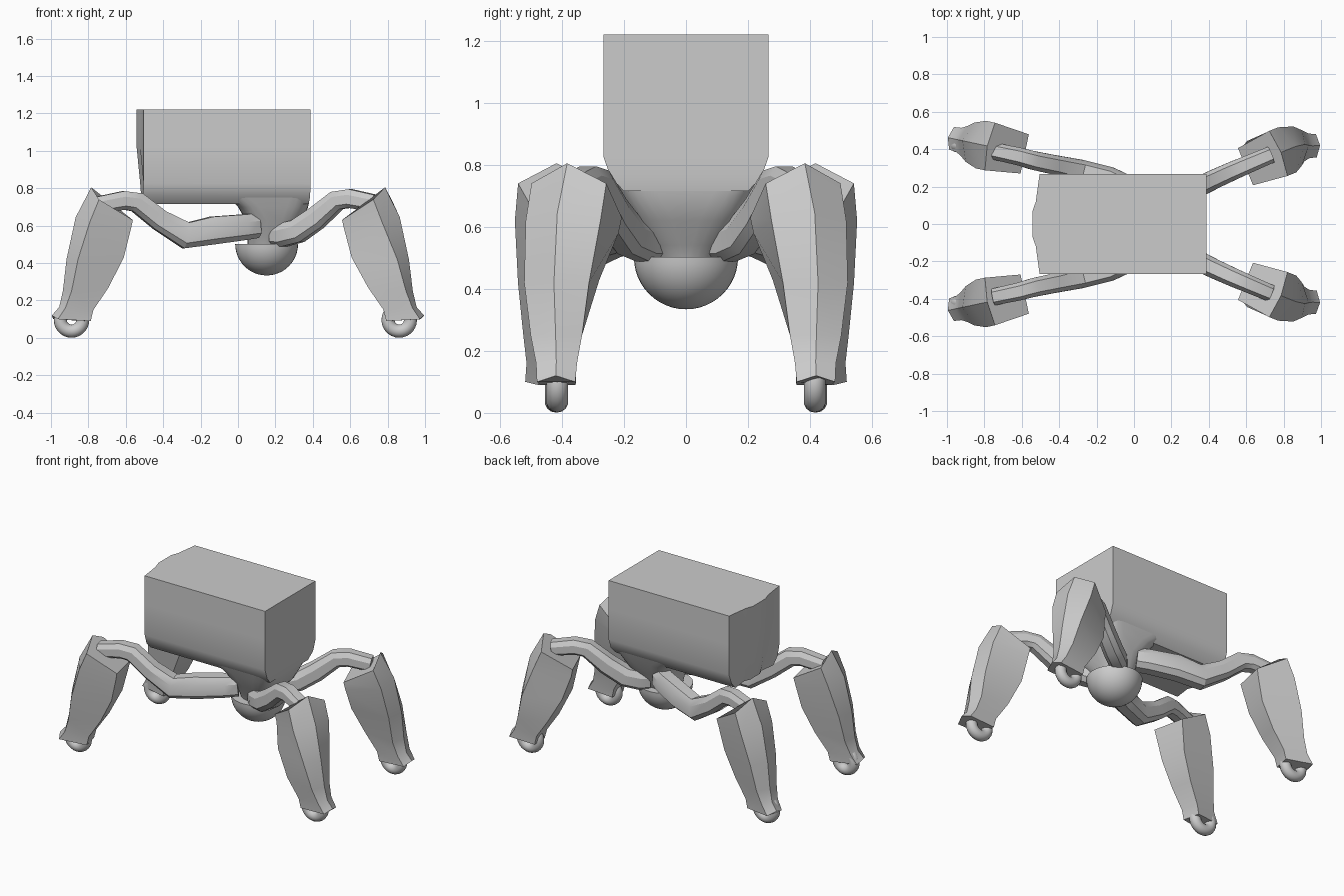
import bpy, bmesh
from math import cos, sin, pi, radians, copysign
from mathutils import Vector

if "Cube" in bpy.data.objects:
    bpy.data.objects.remove(bpy.data.objects["Cube"])


def finish(bm, name, smooth=None):
    bmesh.ops.recalc_face_normals(bm, faces=bm.faces)
    me = bpy.data.meshes.new(name)
    bm.to_mesh(me)
    bm.free()
    ob = bpy.data.objects.new(name, me)
    bpy.context.collection.objects.link(ob)
    if smooth:
        bpy.ops.object.select_all(action='DESELECT')
        ob.select_set(True)
        bpy.context.view_layer.objects.active = ob
        bpy.ops.object.shade_smooth_by_angle(angle=radians(smooth))
    return ob


def loft(name, rings, smooth=None):
    bm = bmesh.new()
    vs = [[bm.verts.new(p) for p in r] for r in rings]
    n = len(rings[0])
    for a, b in zip(vs, vs[1:]):
        for i in range(n):
            j = (i + 1) % n
            bm.faces.new((a[i], a[j], b[j], b[i]))
    bm.faces.new(vs[0])
    bm.faces.new(vs[-1])
    return finish(bm, name, smooth)


# Hull: box with a bowed rear face and a chamfered belly
def hull_ring(z, y, right, corner, bow):
    left = [(corner, y), (bow + .018, .45 * y), (bow, .25 * y), (bow, -.25 * y),
            (bow + .018, -.45 * y), (corner, -y)]
    return [(right, -y, z), (right, y, z)] + [(x, v, z) for x, v in left]


loft("hull", [hull_ring(1.22, .266, .387, -.505, -.543),
              hull_ring(1.03, .266, .387, -.505, -.543),
              hull_ring(.825, .266, .387, -.505, -.523),
              hull_ring(.76, .243, .386, -.508, -.518),
              hull_ring(.715, .2, .378, -.508, -.512)], 25)


# Neck: rounded rectangle narrowing to a circle above the ball
def neck_ring(z, x0, x1, hy, power):
    ring = []
    for i in range(32):
        a = 2 * pi * (i + .5) / 32
        c, s = cos(a), sin(a)
        ring.append(((x0 + x1) / 2 + (x1 - x0) / 2 * copysign(abs(c) ** power, c),
                     hy * copysign(abs(s) ** power, s), z))
    return ring


loft("neck", [neck_ring(.83, -.12, .386, .265, .2),
              neck_ring(.77, -.07, .386, .243, .25),
              neck_ring(.70, .0, .375, .213, .4),
              neck_ring(.62, .045, .345, .178, .6),
              neck_ring(.54, .05, .28, .13, .8),
              neck_ring(.49, .05, .26, .11, 1)], 40)

# Half ball under the neck
bm = bmesh.new()
bmesh.ops.create_uvsphere(bm, u_segments=40, v_segments=24, radius=.168)
bmesh.ops.bisect_plane(bm, geom=bm.verts[:] + bm.edges[:] + bm.faces[:], plane_co=(0, 0, 0),
                       plane_no=(0, 0, 1), clear_outer=True, dist=1e-5)
bmesh.ops.holes_fill(bm, edges=[e for e in bm.edges if e.is_boundary])
ball = finish(bm, "sensor_ball", 40)
ball.location = (.153, 0, .502)


# Thigh: chamfered bar swept along a bent path
def thigh(name, path, side):
    pts = [Vector((x, y * side, z)) for x, y, z, h, w in path]
    rings = []
    for i, p in enumerate(pts):
        t = pts[min(i + 1, len(pts) - 1)] - pts[max(i - 1, 0)]
        lat = t.cross(Vector((0, 0, 1))).normalized()
        up = lat.cross(t).normalized()
        h, w = path[i][3:]
        rings.append([p + lat * a * w + up * b * h for a, b in
                      ((-1, -.6), (-.5, -1), (.5, -1), (1, -.6), (1, .4), (.6, 1), (-.6, 1), (-1, .4))])
    loft(name, rings, 30)


# Shin sections: inner edge, outer corners and outer ridge, as (u, half width, z)
SHIN = [((-.29, .107, .63), (-.10, .13, .74), (-.085, 0, .805)),
        ((-.28, .10, .58), (-.05, .13, .62), (.0, 0, .645)),
        ((-.245, .085, .43), (.01, .107, .42), (.05, 0, .42)),
        ((-.165, .07, .27), (.04, .083, .25), (.07, 0, .25)),
        ((-.085, .058, .15), (.07, .066, .16), (.09, 0, .165)),
        ((-.07, .057, .09), (.11, .062, .10), (.13, 0, .12))]


def shin(name, cx, cy, top, foot, sx, sy):
    # the section turns from the top angle to the foot angle on the way down
    rings = []
    for (iu, iw, iz), (ou, ow, oz), (ru, rw, rz) in SHIN:
        t = min(max((oz - .2) / .42, 0), 1)
        a = radians(foot + (top - foot) * t)
        rings.append([(sx * (cx + u * cos(a) - w * sin(a)), sy * (cy + u * sin(a) + w * cos(a)), z)
                      for u, w, z in ((iu, -iw, iz), (ou, -ow, oz), (ru, 0, rz), (ou, ow, oz), (iu, iw, iz))])
    loft(name, rings, 32)


def wheel(name, x, y):
    bpy.ops.mesh.primitive_torus_add(location=(x, y, .096), rotation=(pi / 2, 0, 0), major_segments=28,
                                     minor_segments=14, major_radius=.06, minor_radius=.035)
    bpy.context.object.name = name
    bpy.ops.object.shade_smooth_by_angle(angle=radians(40))


# Path points: x, y, z, half height, half width
RIGHT = [(.20, .10, .55, .058, .05), (.24, .135, .55, .062, .055), (.32, .185, .57, .062, .055),
         (.42, .235, .64, .06, .052), (.53, .285, .735, .052, .05), (.60, .315, .745, .05, .048),
         (.73, .37, .72, .045, .045)]
LEFT = [(.09, .13, .60, .066, .06), (.03, .17, .592, .068, .06), (-.13, .245, .575, .074, .06),
        (-.28, .285, .548, .07, .058), (-.42, .315, .63, .056, .052), (-.54, .34, .725, .054, .05),
        (-.61, .36, .735, .05, .048), (-.75, .39, .71, .045, .045)]

# Four legs, mirrored front to back
for side, label in ((-1, "front"), (1, "back")):
    thigh(label + "_right_thigh", RIGHT, side)
    thigh(label + "_left_thigh", LEFT, side)
    shin(label + "_right_shin", .865, .415, 22, 2, 1, side)
    shin(label + "_left_shin", .868, .435, 12, 12, -1, side)
    wheel(label + "_right_wheel", .862, .415 * side)
    wheel(label + "_left_wheel", -.89, .42 * side)
